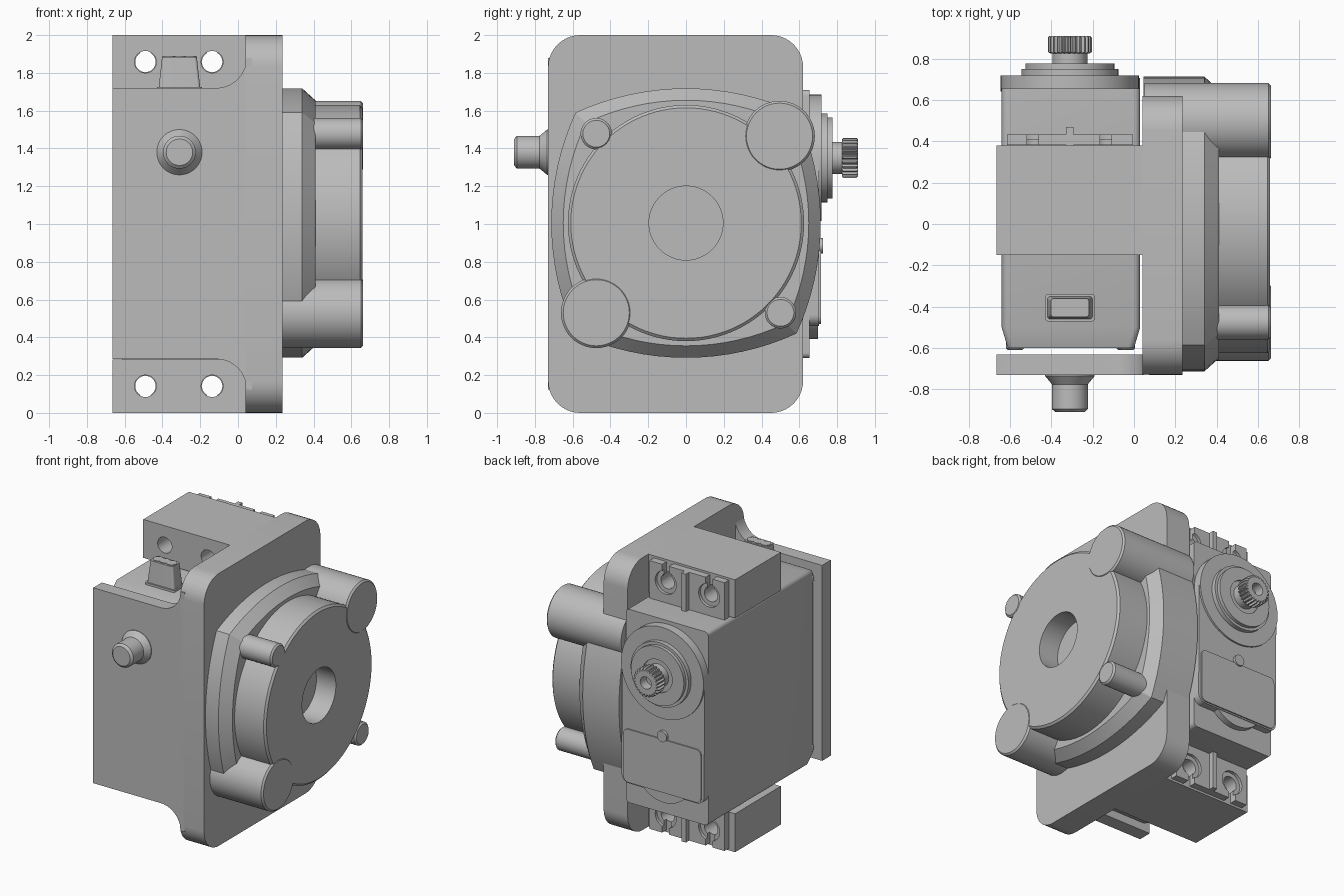
import bpy, bmesh, math
from math import cos, sin, pi

if "Cube" in bpy.data.objects:
    bpy.data.objects.remove(bpy.data.objects["Cube"])

grey = bpy.data.materials.new("plain grey")
grey.use_nodes = True
grey.diffuse_color = (0.5, 0.5, 0.5, 1)
grey.node_tree.nodes["Principled BSDF"].inputs["Base Color"].default_value = (0.5, 0.5, 0.5, 1)

PLACE = {"x": lambda p, d: (d, p[0], p[1]),
         "y": lambda p, d: (p[0], d, p[1]),
         "z": lambda p, d: (p[0], p[1], d)}


def loft(name, sections, axis):
    """Skin a list of (outline, depth) sections along an axis and cap the ends."""
    bm = bmesh.new()
    rings = [[bm.verts.new(PLACE[axis](p, d)) for p in pts] for pts, d in sections]
    n = len(rings[0])
    for a, b in zip(rings, rings[1:]):
        for i in range(n):
            j = (i + 1) % n
            bm.faces.new((a[i], a[j], b[j], b[i]))
    bm.faces.new(rings[0])
    bm.faces.new(rings[-1])
    bmesh.ops.recalc_face_normals(bm, faces=bm.faces)
    me = bpy.data.meshes.new(name)
    bm.to_mesh(me)
    bm.free()
    me.materials.append(grey)
    ob = bpy.data.objects.new(name, me)
    bpy.context.collection.objects.link(ob)
    return ob


def circle(cx, cy, r, n=48):
    return [(cx + r * cos(2 * pi * i / n), cy + r * sin(2 * pi * i / n)) for i in range(n)]


def arc(cx, cy, r, a, b, n=10):
    angles = [math.radians(a + (b - a) * i / n) for i in range(n + 1)]
    return [(cx + r * cos(t), cy + r * sin(t)) for t in angles]


def rect(x0, x1, y0, y1, r=0):
    if not r:
        return [(x0, y0), (x1, y0), (x1, y1), (x0, y1)]
    return (arc(x1 - r, y1 - r, r, 0, 90) + arc(x0 + r, y1 - r, r, 90, 180)
            + arc(x0 + r, y0 + r, r, 180, 270) + arc(x1 - r, y0 + r, r, 270, 360))


def prism(name, pts, axis, a, b):
    return loft(name, [(pts, a), (pts, b)], axis)


def lathe(name, cx, cy, axis, profile, n=48):
    return loft(name, [(circle(cx, cy, r, n), d) for r, d in profile], axis)


def activate(ob):
    bpy.ops.object.select_all(action="DESELECT")
    ob.select_set(True)
    bpy.context.view_layer.objects.active = ob


def apply_mod(ob, mod):
    activate(ob)
    bpy.ops.object.modifier_apply(modifier=mod.name)


def cut(ob, *cutters):
    for c in cutters:
        mod = ob.modifiers.new("cut", "BOOLEAN")
        mod.object, mod.operation, mod.solver = c, "DIFFERENCE", "EXACT"
        apply_mod(ob, mod)
        bpy.data.objects.remove(c)


def bevel(ob, width, segments=2):
    mod = ob.modifiers.new("edge", "BEVEL")
    mod.width, mod.segments, mod.angle_limit = width, segments, math.radians(40)
    apply_mod(ob, mod)


# Bracket: rounded side plate and front panel with filleted corners
prism("side_plate", rect(-0.73, 0.62, 0, 2, 0.17), "x", 0.04, 0.235)
R, X0, X1, Z0, Z1 = 0.16, -0.665, 0.045, 0.285, 1.72
panel = ([(X0, Z0)] + arc(X1 - R, Z0 - R, R, 90, 0) + [(X1 + 0.03, Z0 - R), (X1 + 0.03, Z1 + R)]
         + arc(X1 - R, Z1 + R, R, 0, -90) + [(X0, Z1)])
prism("front_panel", panel, "y", -0.73, -0.63)

# Pivot pin on the front panel
PX = -0.31
lathe("pivot_pin", PX, 1.38, "y",
      [(0.12, -0.72), (0.12, -0.735), (0.087, -0.775), (0.087, -0.895), (0.07, -0.91)])

# Mounting blocks with screw holes, and slotted ears resting on them
HOLES = (-0.49, -0.137)
for s, where in ((1, "upper"), (-1, "lower")):
    hz = 1 + s * 0.858
    z0, z1 = sorted((1 + s * 0.718, 1 + s))
    block = prism(where + "_mounting_block", rect(X0, 0.05, z0, z1), "y", -0.15, 0.38)
    z0, z1 = sorted((1 + s * 0.7, 1 + s * 0.985))
    ear = prism(where + "_servo_ear", rect(-0.615, -0.005, z0, z1), "y", 0.381, 0.432)
    for hx in HOLES:
        cut(block, prism("hole", circle(hx, hz, 0.058), "y", -0.3, 0.5))
        e0, e1 = sorted((hz, 1 + s * 1.1))
        cut(ear, prism("hole", circle(hx, hz, 0.054), "y", 0.3, 0.5),
            prism("slot", rect(hx - 0.028, hx + 0.028, e0, e1), "y", 0.3, 0.5),
            prism("recess", circle(hx, hz, 0.085), "y", 0.41, 0.5))
    prism(where + "_ear_rib", rect(PX - 0.018, PX + 0.018, z0, z1), "y", 0.38, 0.47)

# Servo case with a tapered far end
SX0, SX1 = -0.64, 0.03
case = loft("servo_case", [(rect(SX0 + 0.03, SX1 - 0.03, 0.32, 1.68, 0.03), -0.6),
                           (rect(SX0, SX1, 0.29, 1.71, 0.03), -0.5),
                           (rect(SX0, SX1, 0.29, 1.71, 0.03), 0.655)], "y")
for fx in (-0.575, -0.04):
    for fz in (0.38, 1.62):
        lathe("case_screw", fx, fz, "y", [(0.045, -0.57), (0.045, -0.6), (0.035, -0.61)], 20)

# Raised gear cover: round around the shaft, straight below
SZ, CR = 1.35, 0.335
cover = arc(PX, SZ, CR, 0, 180, 24) + arc(SX0 + 0.06, 0.52, 0.06, 180, 270) \
    + arc(SX1 - 0.06, 0.52, 0.06, 270, 360)
prism("gear_cover", cover, "y", 0.64, 0.705)
prism("label_plate", rect(SX0 + 0.02, SX1 - 0.02, 0.47, 0.86, 0.04), "y", 0.7, 0.714)
prism("cover_lower_tab", circle(PX, 0.62, 0.23), "y", 0.64, 0.7)
prism("cover_latch", circle(PX, 0.885, 0.04, 24), "y", 0.69, 0.725)
lathe("shaft_boss", PX, SZ, "y", [(CR, 0.66), (CR, 0.718), (0.235, 0.718), (0.235, 0.75),
                                 (0.215, 0.75), (0.215, 0.775), (0.12, 0.775), (0.12, 0.765)])
lathe("shaft_neck", PX, SZ, "y", [(0.085, 0.75), (0.085, 0.84)])

# Splined output shaft with screw hole
teeth = 24


def spline(scale):
    pts = []
    for i in range(teeth * 4):
        r = (0.106 if i % 4 < 2 else 0.092) * scale
        a = 2 * pi * i / (teeth * 4)
        pts.append((PX + r * cos(a), SZ + r * sin(a)))
    return pts


shaft = loft("output_spline", [(spline(0.9), 0.825), (spline(1), 0.832),
                               (spline(1), 0.902), (spline(0.93), 0.91)], "y")
cut(shaft, prism("hole", circle(PX, SZ, 0.045, 24), "y", 0.84, 1))

# Cable strain relief with three wire ends
CY = -0.405
prism("cable_base", rect(PX - 0.12, PX + 0.12, CY - 0.066, CY + 0.066, 0.015), "z", 1.69, 1.725)
loft("cable_relief", [(rect(PX - 0.11, PX + 0.11, CY - 0.055, CY + 0.055, 0.015), 1.72),
                      (rect(PX - 0.092, PX + 0.092, CY - 0.045, CY + 0.045, 0.015), 1.885)], "z")
for i in (-1, 0, 1):
    prism("wire_end", circle(PX + i * 0.055, CY, 0.036, 20), "z", 1.87, 1.89)

# Motor flange: four shallow arcs with a chamfered outer edge
MZ = 1.005


def bowed_square(corner, mid, n=16):
    h = mid - corner
    r = (corner * corner + h * h) / (2 * h)
    half = math.degrees(math.asin(corner / r))
    side = arc(0, mid - r, r, 90 + half, 90 - half, n)[:-1]
    pts = []
    for k in range(4):
        c, s = cos(-k * pi / 2), sin(-k * pi / 2)
        pts += [(x * c - y * s, MZ + x * s + y * c) for x, y in side]
    return pts


outer, inner = bowed_square(0.585, 0.713), bowed_square(0.53, 0.65)
loft("motor_flange", [(outer, 0.045), (outer, 0.34), (inner, 0.41)], "x")

# Motor drum with a centre bore and four round corner bosses
drum = lathe("motor_drum", 0, MZ, "x", [(0.625, 0.3), (0.625, 0.645), (0.61, 0.658)], 96)
cut(drum, prism("bore", circle(0, MZ, 0.196), "x", 0.5, 0.8))
for name, y, z, r in (("large_boss", 0.495, 1.465, 0.187), ("large_boss", -0.475, 0.53, 0.187),
                      ("small_boss", -0.475, 1.478, 0.083), ("small_boss", 0.5, 0.53, 0.083)):
    start = 0.05 if r > 0.1 else 0.3
    lathe(name, y, z, "x", [(r, start), (r, 0.65), (r - 0.012, 0.662)])

# Smooth curved faces, keep edges crisp
bpy.ops.object.select_all(action="DESELECT")
for ob in bpy.context.collection.objects:
    if ob.type == "MESH":
        ob.select_set(True)
        bpy.context.view_layer.objects.active = ob
bpy.ops.object.shade_smooth_by_angle(angle=math.radians(25))
